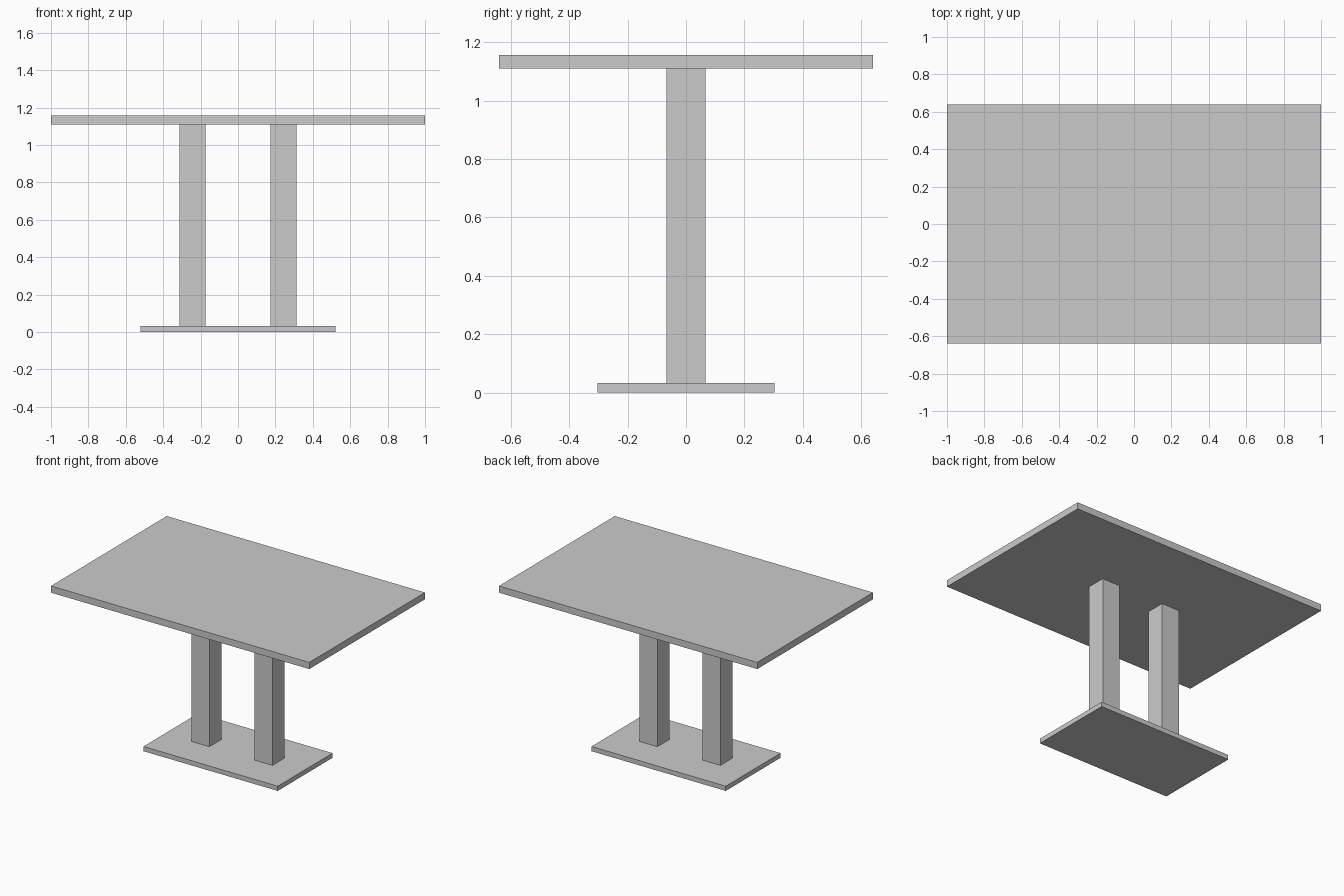
import bpy

default = bpy.data.objects.get("Cube")
if default:
    bpy.data.objects.remove(default, do_unlink=True)

# One plain grey for the whole table
grey = bpy.data.materials.new("light grey")
grey.use_nodes = True
colour = (0.6, 0.6, 0.6, 1)
grey.diffuse_color = colour
grey.node_tree.nodes["Principled BSDF"].inputs["Base Color"].default_value = colour


def box(name, size, x, bottom, top):
    """Box of the given width and depth between two heights."""
    bpy.ops.mesh.primitive_cube_add(size=1, location=(x, 0, (bottom + top) / 2))
    part = bpy.context.object
    part.name = name
    part.scale = (size[0], size[1], top - bottom)
    bpy.ops.object.transform_apply(location=False, rotation=False, scale=True)
    part.data.materials.append(grey)
    return part


BASE_TOP = 0.033
TOP_UNDERSIDE = 1.11

# Floor plate and table top
box("base_plate", (1.04, 0.606), 0, 0, BASE_TOP)
box("table_top", (2, 1.28), 0, TOP_UNDERSIDE, 1.157)

# Pair of square columns
for side, sign in (("left", 1), ("right", -1)):
    box(side + "_column", (0.138, 0.134), sign * 0.244, BASE_TOP, TOP_UNDERSIDE)
